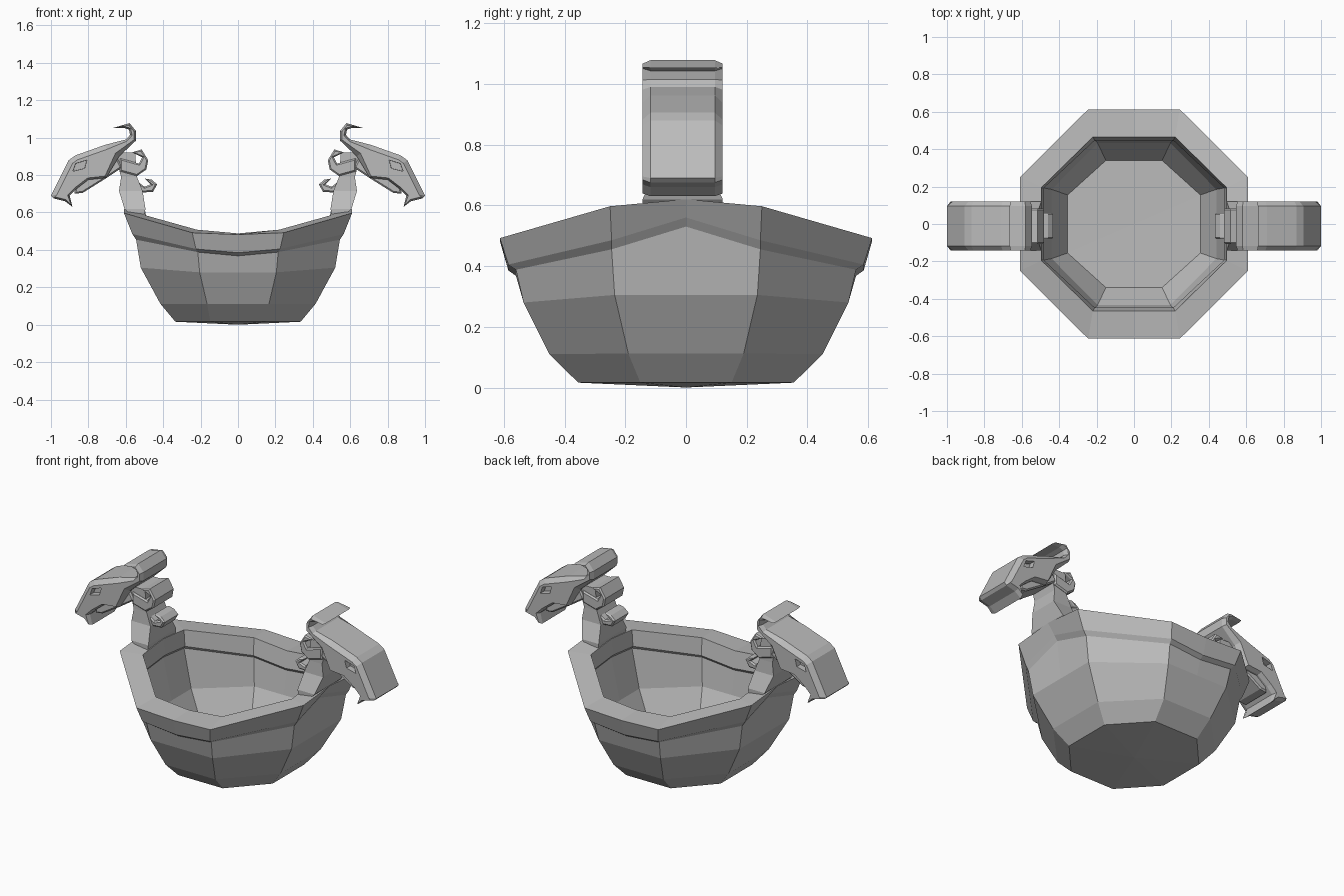
import bpy, bmesh
from mathutils import Vector

if "Cube" in bpy.data.objects:
    bpy.data.objects.remove(bpy.data.objects["Cube"])

SHIFT = -0.011  # beast heads sit a touch forward

stone = bpy.data.materials.new("plain grey")
stone.use_nodes = True
GREY = (0.5, 0.5, 0.5, 1)
stone.diffuse_color = GREY
stone.node_tree.nodes["Principled BSDF"].inputs["Base Color"].default_value = GREY


def finish(name, bm):
    bmesh.ops.recalc_face_normals(bm, faces=bm.faces)
    mesh = bpy.data.meshes.new(name)
    bm.to_mesh(mesh)
    bm.free()
    mesh.materials.append(stone)
    obj = bpy.data.objects.new(name, mesh)
    bpy.context.collection.objects.link(obj)
    return obj


def loft(bm, loops):
    rings = [[bm.verts.new(p) for p in loop] for loop in loops]
    n = len(rings[0])
    for lo, hi in zip(rings, rings[1:]):
        for i in range(n):
            j = (i + 1) % n
            bm.faces.new((lo[i], lo[j], hi[j], hi[i]))
    return rings


def inset(points, amount):
    """Move each outline point inward along its mitre."""
    pts = [Vector(p) for p in points]
    n = len(pts)
    area = sum(pts[i].x * pts[(i + 1) % n].y - pts[(i + 1) % n].x * pts[i].y for i in range(n))
    turn = 1 if area > 0 else -1
    out = []
    for i, p in enumerate(pts):
        e1 = (p - pts[i - 1]).normalized()
        e2 = (pts[(i + 1) % n] - p).normalized()
        n1, n2 = [Vector((-e.y, e.x)) * turn for e in (e1, e2)]
        out.append(p + (n1 + n2) / max(1 + n1.dot(n2), 0.6) * amount(p))
    return out


def slab(name, side, outline, half, amount=lambda p: 0.008, y_mid=0.0):
    """Outline in x-z, extruded along y with chamfered rims."""
    small = inset(outline, amount)
    edge = max(amount(Vector(p)) for p in outline)
    sections = [(small, -half), (outline, edge - half), (outline, half - edge), (small, half)]
    bm = bmesh.new()
    rings = loft(bm, [[(side * p[0], y + y_mid + SHIFT, p[1]) for p in pts] for pts, y in sections])
    bm.faces.new(rings[0])
    bm.faces.new(rings[-1])
    return finish(name, bm)


# Bowl: eight-sided rings with middle points on the four main sides
def ring(x, b, y, a, zx, zy, zmx=None, zmy=None):
    zmx = zx if zmx is None else zmx
    zmy = zy if zmy is None else zmy
    return [(x, 0, zmx), (x, b, zx), (a, y, zy), (0, y, zmy), (-a, y, zy), (-x, b, zx),
            (-x, 0, zmx), (-x, -b, zx), (-a, -y, zy), (0, -y, zmy), (a, -y, zy), (x, -b, zx)]


bm = bmesh.new()
rings = loft(bm, [
    ring(.335, .15, .355, .148, .016, .016),
    ring(.415, .19, .45, .165, .112, .11),
    ring(.52, .235, .535, .205, .305, .28),
    ring(.545, .245, .56, .215, .455, .388, .53, .368),
    ring(.565, .245, .585, .225, .485, .405, .56, .385),
    ring(.61, .25, .613, .245, .597, .492, .62, .482),
    ring(.495, .195, .465, .22, .585, .508, .605, .488),
    ring(.485, .19, .447, .21, .49, .41, .51, .39),
    ring(.495, .195, .458, .215, .475, .395, .495, .375),
    ring(.44, .185, .433, .195, .25, .235),
    ring(.355, .155, .34, .15, .08, .08),
])
for loop, height in ((rings[0], 0.0), (rings[-1], .075)):
    hub = bm.verts.new((0, 0, height))
    for i, v in enumerate(loop):
        bm.faces.new((v, loop[(i + 1) % len(loop)], hub))
finish("bowl", bm)

# Outlines for one beast head, in x and z; the skull includes its curled horn
SKULL = [(1.0, .69), (.905, .88), (.87, .905), (.71, .962), (.6, .99), (.577, 1.015),
         (.583, 1.043), (.61, 1.052), (.665, 1.053), (.58, 1.078), (.545, 1.035),
         (.545, .985), (.635, .9), (.705, .785), (.8, .775), (.865, .725), (.9, .69),
         (.885, .63), (.925, .66), (.985, .675)]
EYE = [(.883, .82), (.868, .862), (.808, .88), (.82, .836)]
JAW = [(.875, .7), (.83, .705), (.71, .78), (.62, .84), (.66, .92), (.86, .8)]
UPPER_CURL = [(.565, .922), (.515, .937), (.48, .88), (.49, .83), (.54, .795),
              (.63, .82), (.63, .89), (.53, .862), (.512, .895)]
LOWER_CURL = [(.5, .782), (.46, .775), (.432, .75), (.455, .71), (.55, .705),
              (.55, .775), (.5, .738), (.468, .75)]
# Neck sections: inner x, outer x, height, half width
NECK = [(.505, .55, .56, .13), (.495, .607, .62, .132), (.51, .636, .715, .09),
        (.54, .625, .79, .085), (.55, .66, .92, .085)]


def skull_chamfer(p):
    if p[0] < 0.69 and p[1] > 0.97:
        return 0.01
    return 0.026 if p[1] > 0.85 or p[0] > 0.99 else 0.01


for side, label in ((1, "left"), (-1, "right")):
    skull = slab(label + "_skull", side, SKULL, .132, skull_chamfer)
    # Eye sockets cut into both cheeks
    for y in (-.15, .15):
        cutter = slab("socket_cutter", side, EYE, .055, lambda p: 0.001, y)
        cutter.hide_render = True
        mod = skull.modifiers.new("socket", "BOOLEAN")
        mod.operation = "DIFFERENCE"
        mod.solver = "EXACT"
        mod.object = cutter
        bpy.context.view_layer.objects.active = skull
        bpy.ops.object.modifier_apply(modifier=mod.name)
        bpy.data.objects.remove(cutter)
    slab(label + "_jaw", side, JAW, .095)
    slab(label + "_upper_curl", side, UPPER_CURL, .095)
    slab(label + "_lower_curl", side, LOWER_CURL, .07)
    # Neck rising from the rim
    bm = bmesh.new()
    loops = loft(bm, [[(side * x, y + SHIFT, z) for x, y in ((a, -w), (b, -w), (b, w), (a, w))]
                      for a, b, z, w in NECK])
    bm.faces.new(loops[0])
    bm.faces.new(loops[-1])
    finish(label + "_neck", bm)
